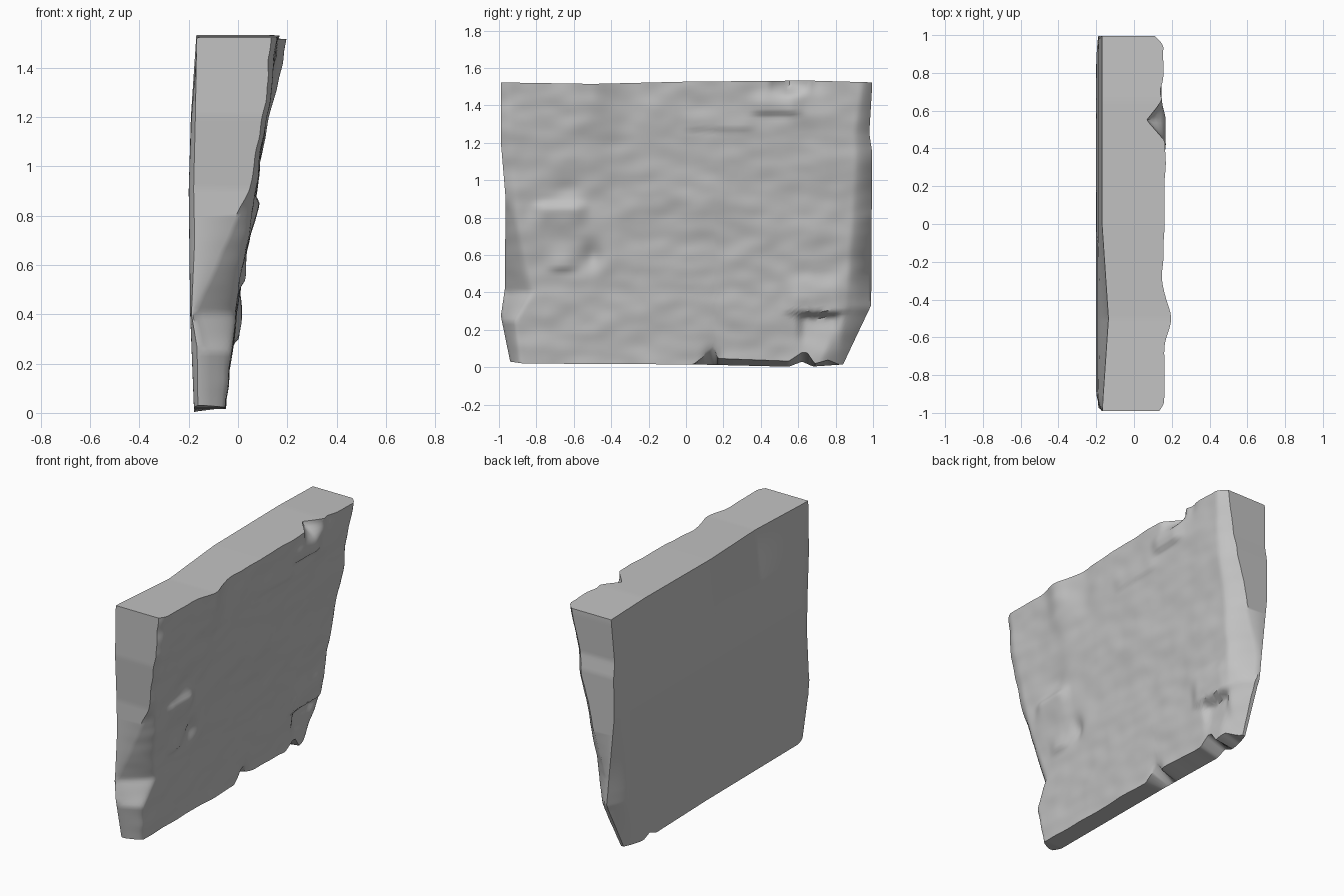
import bpy, bmesh, math
from mathutils import Vector, noise

cube = bpy.data.objects.get("Cube")
if cube:
    bpy.data.objects.remove(cube, do_unlink=True)

COLS, ROWS = 130, 90
HEIGHT = 1.525


def curve(points, t):
    """Piecewise linear profile through (position, value) pairs."""
    if t <= points[0][0]:
        return points[0][1]
    for (a, va), (b, vb) in zip(points, points[1:]):
        if t <= b:
            return va + (vb - va) * (t - a) / (b - a)
    return points[-1][1]


def bump(y, z, cy, cz, ry, rz):
    return math.exp(-((y - cy) / ry) ** 2 - ((z - cz) / rz) ** 2)


def ramp(t, a, b):
    s = min(1, max(0, (t - a) / (b - a)))
    return s * s * (3 - 2 * s)


def block(y, z, y0, y1, z0, z1, low=.012, high=.05, side=.05):
    """Raised patch; low, high and side set how soft each border is."""
    return (ramp(y, y0 - side, y0 + side) * ramp(y, y1 + side, y1 - side)
            * ramp(z, z0 - low, z0 + low) * ramp(z, z1 + high, z1 - high))


# Outline of the slab seen from its broad side
FRONT_EDGE = [(0, -.94), (.25, -.99), (.4, -.968), (.9, -.965), (1.2, -.99), (1.5, -.99)]
BACK_EDGE = [(0, .84), (.15, .91), (.32, .99), (1.15, .995), (1.25, .98), (1.5, .995)]
BOTTOM = [(-.94, .03), (-.87, .02), (.05, .015), (.55, .003), (.62, .03), (.68, .004), (.84, .015)]
BOTTOM_CHIPS = [(.04, .0), (.15, .09), (.17, .035), (.55, .03), (.62, .05),
                (.65, .06), (.69, .015), (.76, .03), (.82, .0)]
TOP = [(-1, 1.523), (-.5, 1.515), (0, 1.527), (.65, 1.533), (1, 1.523)]

# Depth by height: rough face, its two tapering ends, and the flat face
ROUGH = [(0, -.056), (.1, -.045), (.28, -.022), (.5, .006), (.7, .04), (.9, .07),
         (1.1, .099), (1.3, .132), (1.53, .16)]
FRONT_TAPER = [(0, -.155), (.25, -.16), (.4, -.185), (.82, 0), (.9, .04), (1.05, .075),
               (1.2, .1), (1.5, .135)]
FRONT_WIDTH = [(0, .06), (.25, .08), (.4, .16), (.6, .11), (.8, .07), (1.5, .05)]
BACK_TAPER = [(0, -.14), (.3, -.11), (.5, -.14), (.8, -.04), (1.2, .05), (1.52, .11)]
BACK_WIDTH = [(.2, .14), (.5, .13), (.8, .11), (1.2, .09), (1.5, .06)]
FLAT = [(0, -.178), (.4, -.194), (.9, -.2), (1.2, -.191), (1.53, -.169)]
FRONT_ROUND = [(0, .018), (.25, .025), (.4, .005), (.7, .022), (1.2, .018), (1.5, .002)]
BACK_ROUND = [(0, .03), (.3, .06), (.5, .045), (.9, .01), (1.5, 0)]


def fade(distance, width):
    return max(0, 1 - max(0, distance) / width) ** 1.5


def flat_x(y, z):
    dent = max(0, 1 - abs(y + .5) / .5)
    return (curve(FLAT, z) + .035 * dent * ramp(z, 1.0, 1.53)
            + curve(FRONT_ROUND, z) * fade(y - curve(FRONT_EDGE, z), .07)
            + curve(BACK_ROUND, z) * fade(curve(BACK_EDGE, z) - y, .14))


def rough_x(y, z):
    x = curve(ROUGH, z)
    # Broad lumps and hollows
    x += .04 * bump(y, z, -.5, 1.53, .1, .28) - .008 * bump(y, z, -.28, 1.4, .08, .3)
    x -= .025 * bump(y, z, -.5, .6, .05, .07) + .015 * bump(y, z, -.63, .96, .08, .06)
    # Shelf with a lit top, and ledges with crisp undersides
    x += .028 * block(y, z, -.8, -.55, .78, .87, low=.1, high=.03)
    x += .014 * block(y, z, -.72, -.6, .52, .62)
    x += .02 * block(y, z, .37, .6, 1.355, 1.45)
    x += .008 * block(y, z, .0, .35, 1.27, 1.36)
    x += .024 * block(y, z, .55, .84, .29, .44, high=.08)
    # Hollow below the lowest ledge
    x -= .03 * block(y, z, .61, .81, .15, .275, low=.1, high=.012, side=.03)
    # Chipped spots along the top and bottom
    x -= .09 * max(0, 1 - abs(y - .55) / .11) * ramp(z, 1.44, 1.53)
    x -= .02 * bump(y, z, .7, 1.54, .05, .06)
    x -= .04 * bump(y, z, .14, .03, .04, .06)
    # Weathered texture
    x += .01 * noise.noise(Vector((3, y * 4, z * 5)))
    x += .005 * noise.noise(Vector((8, y * 8, z * 13)))
    # Ends fall back towards the flat face
    rest = curve(ROUGH, z)
    front = fade(y - curve(FRONT_EDGE, z), curve(FRONT_WIDTH, z))
    back = fade(curve(BACK_EDGE, z) - y, curve(BACK_WIDTH, z))
    x += front * min(0, curve(FRONT_TAPER, z) - rest)
    x += back * min(0, curve(BACK_TAPER, z) - rest)
    return max(x, flat_x(y, z) + .006)


def sheet(bm, depth, chips):
    grid = []
    for j in range(ROWS + 1):
        v = j / ROWS
        row = []
        for i in range(COLS + 1):
            u = i / COLS
            y0, y1 = curve(FRONT_EDGE, v * HEIGHT), curve(BACK_EDGE, v * HEIGHT)
            y = y0 + (y1 - y0) * u
            low = curve(BOTTOM, y) + (curve(BOTTOM_CHIPS, y) if chips else 0)
            z = low + (curve(TOP, y) - low) * v
            row.append(bm.verts.new((depth(y, z), y, z)))
        grid.append(row)
    for a, b in zip(grid, grid[1:]):
        for i in range(COLS):
            bm.faces.new((a[i], a[i + 1], b[i + 1], b[i]))
    return grid


def rim(grid):
    return (grid[0] + [r[-1] for r in grid[1:]] + grid[-1][-2::-1]
            + [r[0] for r in grid[-2:0:-1]])


# Stone slab: rough face and flat face joined around the rim
bm = bmesh.new()
rough = rim(sheet(bm, rough_x, True))
flat = rim(sheet(bm, flat_x, False))
for k in range(len(rough)):
    n = (k + 1) % len(rough)
    bm.faces.new((rough[k], rough[n], flat[n], flat[k]))
bmesh.ops.recalc_face_normals(bm, faces=bm.faces)
mesh = bpy.data.meshes.new("stone_slab")
bm.to_mesh(mesh)
bm.free()
slab = bpy.data.objects.new("stone_slab", mesh)
bpy.context.collection.objects.link(slab)

# Plain grey stone
stone = bpy.data.materials.new("grey_stone")
stone.use_nodes = True
colour = (.54, .54, .54, 1)
stone.diffuse_color = colour
stone.node_tree.nodes["Principled BSDF"].inputs["Base Color"].default_value = colour
mesh.materials.append(stone)

bpy.ops.object.select_all(action='DESELECT')
slab.select_set(True)
bpy.context.view_layer.objects.active = slab
bpy.ops.object.shade_smooth_by_angle(angle=math.radians(40))
